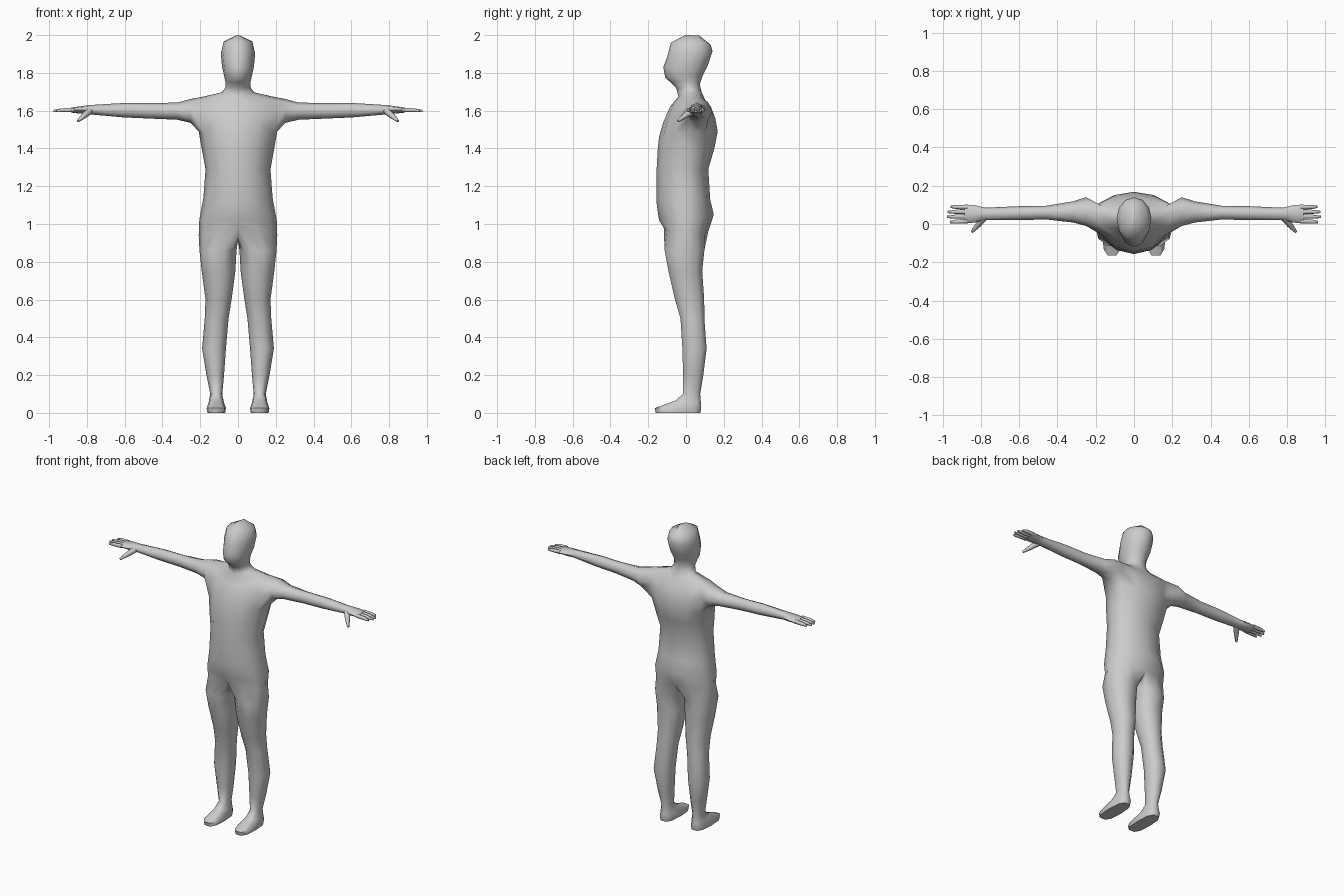
import bpy, bmesh
from math import sin, cos, radians, copysign
from mathutils import Vector

if "Cube" in bpy.data.objects:
    bpy.data.objects.remove(bpy.data.objects["Cube"])


def bridge(bm, a, b, closed=True):
    n = len(a)
    return [bm.faces.new((a[i], a[(i + 1) % n], b[(i + 1) % n], b[i]))
            for i in range(n if closed else n - 1)]


def loft(bm, start, rings):
    """Continue from the vertex loop 'start' through rings of points, then cap."""
    for pts in rings:
        ring = [bm.verts.new(p) for p in pts]
        if start:
            bridge(bm, start, ring)
        else:
            bm.faces.new(ring)
        start = ring
    bm.faces.new(start)


def finish(bm, name):
    bmesh.ops.recalc_face_normals(bm, faces=bm.faces)
    me = bpy.data.meshes.new(name)
    bm.to_mesh(me)
    bm.free()
    ob = bpy.data.objects.new(name, me)
    bpy.context.collection.objects.link(ob)
    mod = ob.modifiers.new("mirror", 'MIRROR')
    mod.use_clip = True
    for p in me.polygons:
        p.use_smooth = True
    bpy.ops.object.select_all(action='DESELECT')
    bpy.context.view_layer.objects.active = ob
    ob.select_set(True)
    bpy.ops.object.shade_smooth_by_angle(angle=radians(65))
    return ob


def half_ring(zf, zs, zb, hx, yf, yb, yc):
    """Half cross-section from front centre, round the side, to back centre."""
    pts = []
    for i in range(7):
        t = radians(-90 + 30 * i)
        s = sin(t)
        y = yc + s * ((yb - yc) if s > 0 else (yc - yf))
        z = zs + ((zb if s > 0 else zf) - zs) * s * s
        pts.append((0 if i in (0, 6) else hx * cos(t), y, z))
    return pts


def power(v, p):
    return copysign(abs(v) ** p, v)


def leg_ring(zf, zb, x0, x1, y0, y1, p=0.9):
    pts = []
    for i in range(10):
        t = radians(-108 + 36 * i)
        c, s = power(cos(t), p), power(sin(t), p)
        pts.append(((x0 + x1) / 2 + c * (x1 - x0) / 2,
                    (y0 + y1) / 2 + s * (y1 - y0) / 2,
                    (zf + zb) / 2 + s * (zb - zf) / 2))
    return pts


def arm_ring(x, y0, y1, z0, z1):
    return [(x, (y0 + y1) / 2 + cos(radians(225 - 45 * k)) * (y1 - y0) / 2,
             (z0 + z1) / 2 + sin(radians(225 - 45 * k)) * (z1 - z0) / 2)
            for k in range(8)]


# Head, neck and torso: front z, side z, back z, half width, front y, back y, widest y
sections = [
    (2.0, 1.995, 1.998, .015, -.005, .07, .03),
    (1.96, 1.967, 1.95, .076, -.08, .13, .03),
    (1.89, 1.90, 1.915, .091, -.098, .14, .03),
    (1.83, 1.83, 1.84, .084, -.12, .115, .02),
    (1.775, 1.785, 1.79, .074, -.11, .09, .0),
    (1.75, 1.755, 1.74, .067, -.082, .073, .01),
    (1.72, 1.725, 1.70, .065, -.052, .082, .02),
    (1.675, 1.697, 1.66, .085, -.04, .10, .04),
    (1.62, 1.672, 1.62, .195, -.085, .132, .06),
    (1.54, 1.59, 1.56, .225, -.12, .155, .05),
    (1.46, 1.49, 1.49, .208, -.143, .168, .04),
    (1.39, 1.40, 1.40, .192, -.15, .15, .02),
    (1.28, 1.29, 1.29, .172, -.156, .118, .0),
    (1.12, 1.14, 1.13, .183, -.157, .128, .0),
    (1.02, 1.02, 1.05, .205, -.143, .147, .0),
    (.98, .94, .96, .208, -.118, .118, .0),
]
bm = bmesh.new()
rows = [[bm.verts.new(p) for p in half_ring(*s)] for s in sections]
bm.faces.new(rows[0])
hole = []
for r, (a, b) in enumerate(zip(rows, rows[1:])):
    faces = bridge(bm, a, b, closed=False)
    if r in (8, 9):
        hole += faces[2:4]

# Arm and palm grow from an opening at the shoulder
c, b, a = rows[8:11]
rim = [a[2], b[2], c[2], c[3], c[4], b[4], a[4], a[3]]
bmesh.ops.delete(bm, geom=hole, context='FACES_ONLY')
bm.verts.remove(b[3])
loft(bm, rim, [arm_ring(*v) for v in [
    (.25, -.01, .14, 1.535, 1.662),
    (.32, .008, .118, 1.552, 1.643),
    (.46, .024, .095, 1.558, 1.640),
    (.60, .020, .093, 1.564, 1.641),
    (.78, .020, .085, 1.580, 1.630),
    (.83, .008, .098, 1.584, 1.624),
    (.885, .002, .102, 1.590, 1.616)]])

# Leg and foot grow from the hip, closed at the crotch
crotch = [bm.verts.new((0, y, z)) for y, z in ((.06, .925), (0, .91), (-.06, .925))]
loft(bm, rows[-1] + crotch, [leg_ring(*v) for v in [
    (.86, .86, .008, .204, -.118, .102),
    (.75, .75, .014, .192, -.097, .09),
    (.60, .60, .034, .172, -.062, .10),
    (.50, .50, .050, .176, -.032, .10),
    (.34, .34, .064, .190, -.022, .112),
    (.20, .20, .074, .167, -.018, .094),
    (.10, .10, .083, .147, -.018, .077),
    (.065, .05, .075, .155, -.06, .082, .8),
    (.025, .025, .064, .166, -.17, .085, .7),
    (0, 0, .068, .162, -.165, .08, .7)]])
finish(bm, "body")


def digit(bm, path, radii):
    """Tapered six-sided finger along a path."""
    d = (Vector(path[-1]) - Vector(path[0])).normalized()
    u = d.cross(Vector((0, 0, 1))).normalized()
    v = u.cross(d)
    loft(bm, None, [[Vector(p) + r * (u * cos(radians(60 * k)) + v * sin(radians(60 * k)))
                     for k in range(6)] for p, r in zip(path, radii)])


# Fingers and thumb
bm = bmesh.new()
for y0, y1, tip in ((.015, .010, .962), (.040, .037, .977), (.064, .063, .975), (.088, .090, .958)):
    digit(bm, [(.87, y0, 1.604), (.93, (y0 + y1) / 2, 1.603), (tip, y1, 1.599)],
          (.0125, .011, .006))
finish(bm, "fingers")
bm = bmesh.new()
digit(bm, [(.785, .035, 1.600), (.815, -.005, 1.573), (.847, -.042, 1.545)], (.02, .015, .007))
finish(bm, "thumb")
